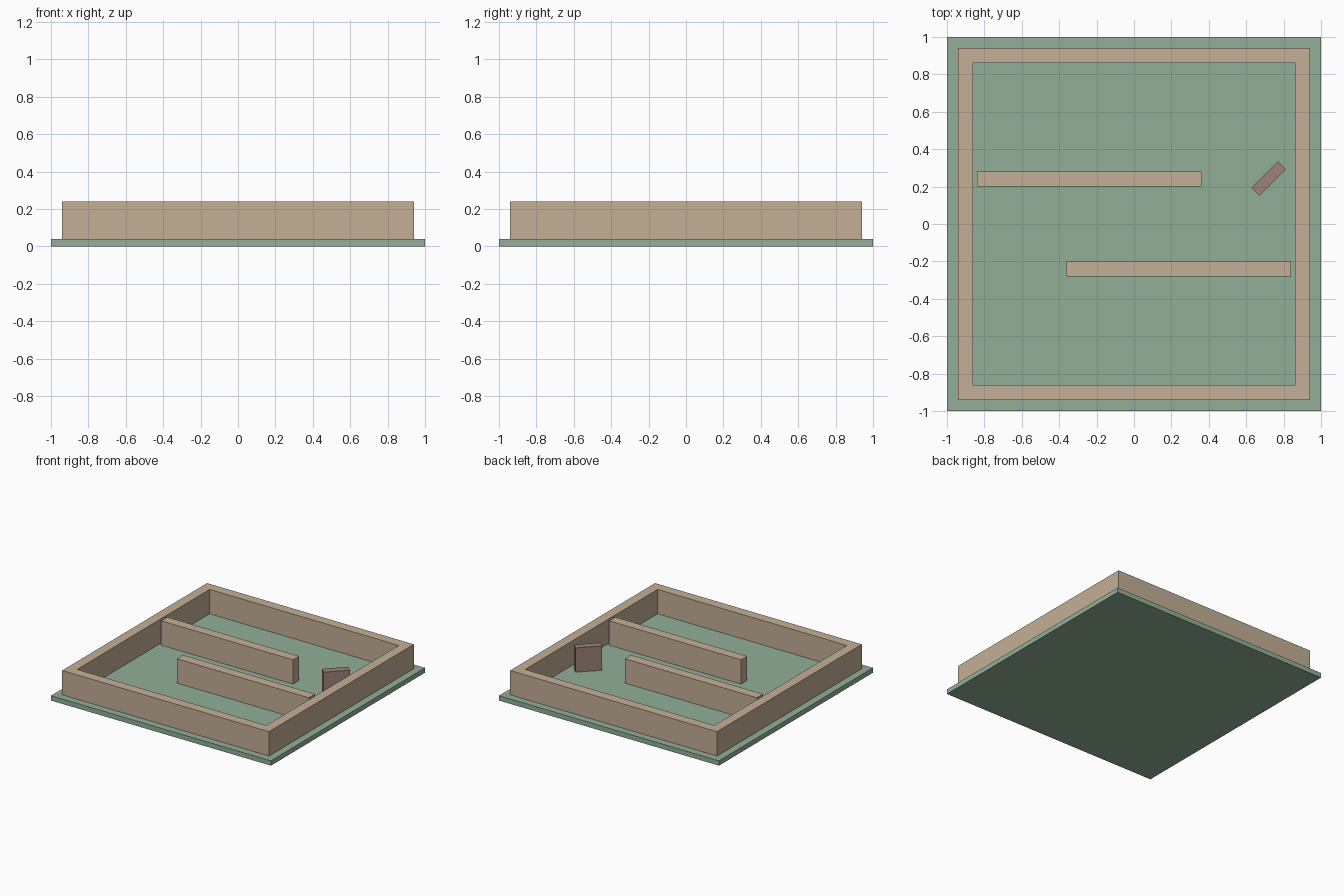
import bpy, bmesh
from math import radians
from mathutils import Matrix

if "Cube" in bpy.data.objects:
    bpy.data.objects.remove(bpy.data.objects["Cube"])

FLOOR_TOP = 0.04
WALL_H = 0.20


def material(name, rgb):
    mat = bpy.data.materials.new(name)
    mat.diffuse_color = (*rgb, 1)
    mat.use_nodes = True
    mat.node_tree.nodes["Principled BSDF"].inputs["Base Color"].default_value = mat.diffuse_color
    return mat


def finish(bm, name, mat):
    mesh = bpy.data.meshes.new(name)
    bmesh.ops.recalc_face_normals(bm, faces=bm.faces)
    bm.to_mesh(mesh)
    bm.free()
    mesh.materials.append(mat)
    obj = bpy.data.objects.new(name, mesh)
    bpy.context.collection.objects.link(obj)
    return obj


def box(name, centre, size, mat, turn=0):
    bm = bmesh.new()
    bmesh.ops.create_cube(bm, size=1, matrix=Matrix.Diagonal((*size, 1)))
    obj = finish(bm, name, mat)
    obj.location = centre
    obj.rotation_euler.z = radians(turn)
    return obj


def square_frame(name, outer, inner, z0, z1, mat):
    # Four-sided loops swept around the rectangular wall section
    bm = bmesh.new()
    section = [(outer, z0), (outer, z1), (inner, z1), (inner, z0)]
    corners = [(-1, -1), (1, -1), (1, 1), (-1, 1)]
    loops = [[bm.verts.new((sx * r, sy * r, z)) for sx, sy in corners] for r, z in section]
    for i in range(4):
        a, b = loops[i], loops[(i + 1) % 4]
        for j in range(4):
            k = (j + 1) % 4
            bm.faces.new((a[j], a[k], b[k], b[j]))
    return finish(bm, name, mat)


green = material("green_floor", (0.29, 0.43, 0.32))
tan = material("tan_wall", (0.55, 0.43, 0.30))
brown = material("brown_block", (0.33, 0.22, 0.195))
mid_z = FLOOR_TOP + WALL_H / 2

# Base slab
box("floor", (0, 0, FLOOR_TOP / 2), (2, 2, FLOOR_TOP), green)

# Perimeter wall
square_frame("outer_wall", 0.94, 0.86, FLOOR_TOP, FLOOR_TOP + WALL_H, tan)

# Two staggered partitions
for name, s in (("back_partition", 1), ("front_partition", -1)):
    box(name, (-0.24 * s, 0.24 * s, mid_z), (1.2, 0.08, WALL_H), tan)

# Small angled block
box("angled_block", (0.72, 0.243, mid_z), (0.2, 0.06, WALL_H), brown, 45)
